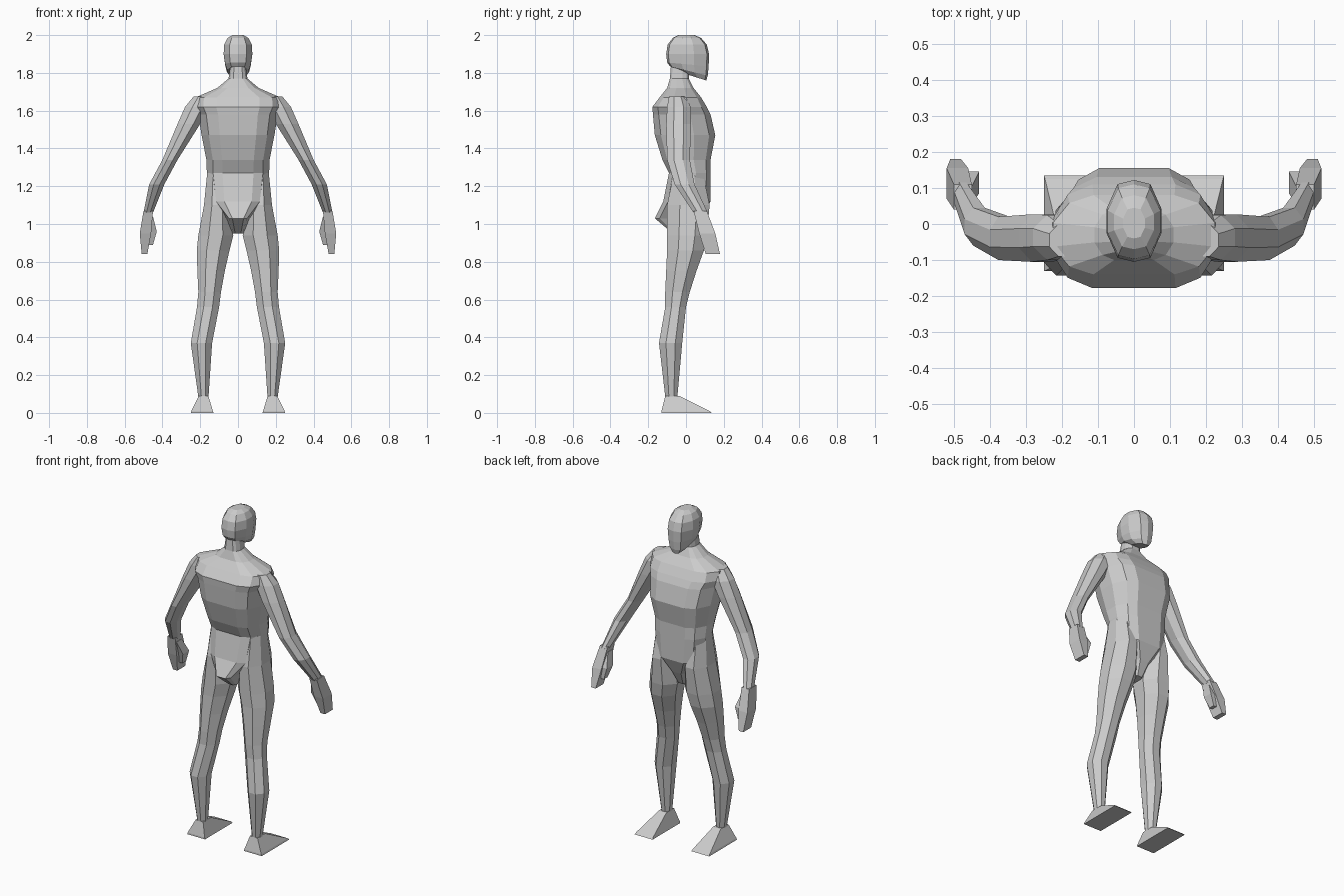
import bpy
import bmesh
import math

cube = bpy.data.objects.get("Cube")
if cube:
    bpy.data.objects.remove(cube, do_unlink=True)

grey = bpy.data.materials.new("light_grey")
grey.use_nodes = True
grey.diffuse_color = (.6, .6, .6, 1)
shader = next(node for node in grey.node_tree.nodes if node.type == "BSDF_PRINCIPLED")
shader.inputs["Base Color"].default_value = grey.diffuse_color


def outline(quarter):
    """Reflect a quarter of a cross-section into a closed loop of points."""
    points = {(side * x, end * y) for x, y in quarter for side in (1, -1) for end in (1, -1)}
    return sorted(points, key=lambda point: math.atan2(point[1], point[0]))


# Cross-sections within a unit square
BOX = outline([(1, 1)])
OCTAGON = outline([(.4, 1), (1, .4)])
TRUNK = outline([(0, 1), (.5, 1), (.8, .8), (1, .3)])
SKULL = outline([(0, 1), (.6, .9), (1, .3)])


def ring(section, z, back, front, outer, inner=None, tilt=0):
    """Fit a section between four limits; without an inner limit it is centred on x."""
    if inner is None:
        inner = -outer
    centre_x, half_width = (outer + inner) / 2, (outer - inner) / 2
    centre_y, half_depth = (front + back) / 2, (front - back) / 2
    return [(centre_x + u * half_width, centre_y + v * half_depth, z + v * tilt)
            for u, v in section]


def loft(name, section, levels, mirror=False):
    """Skin a stack of rings and close both ends."""
    bm = bmesh.new()
    rings = [[bm.verts.new(point) for point in ring(section, **level)] for level in levels]
    for low, high in zip(rings, rings[1:]):
        for i in range(len(low)):
            bm.faces.new((low[i - 1], low[i], high[i], high[i - 1]))
    bm.faces.new(rings[0])
    bm.faces.new(rings[-1])
    bmesh.ops.recalc_face_normals(bm, faces=bm.faces)
    mesh = bpy.data.meshes.new(name)
    bm.to_mesh(mesh)
    bm.free()
    mesh.materials.append(grey)
    part = bpy.data.objects.new(name, mesh)
    bpy.context.collection.objects.link(part)
    if mirror:
        part.modifiers.new("both_sides", "MIRROR")


# Trunk from crotch through waist, chest and shoulders to the neck
loft("torso", TRUNK, [
    dict(z=.95, back=-.07, front=.05, outer=.03),
    dict(z=1.03, back=-.165, front=.09, outer=.06),
    dict(z=1.12, back=-.12, front=.13, outer=.145),
    dict(z=1.27, back=-.09, front=.13, outer=.165),
    dict(z=1.34, back=-.125, front=.13, outer=.167),
    dict(z=1.47, back=-.165, front=.155, outer=.193),
    dict(z=1.58, back=-.175, front=.13, outer=.21),
    dict(z=1.62, back=-.178, front=.11, outer=.23),
    dict(z=1.67, back=-.14, front=.08, outer=.225),
    dict(z=1.72, back=-.1, front=.04, outer=.11),
    dict(z=1.77, back=-.085, front=.015, outer=.05),
    dict(z=1.84, back=-.08, front=.02, outer=.04),
])

# Head with the jaw dropping towards the chin
loft("head", SKULL, [
    dict(z=1.78, back=-.02, front=.107, outer=.033, tilt=-.02),
    dict(z=1.81, back=-.085, front=.115, outer=.058, tilt=-.025),
    dict(z=1.845, back=-.1, front=.12, outer=.068, tilt=-.01),
    dict(z=1.9, back=-.105, front=.122, outer=.076),
    dict(z=1.95, back=-.097, front=.11, outer=.073),
    dict(z=1.985, back=-.07, front=.08, outer=.055),
    dict(z=2, back=-.04, front=.045, outer=.03),
])

# Arms from shoulder to wrist
loft("arms", OCTAGON, [
    dict(z=1.675, back=-.09, front=0, outer=.235, inner=.15),
    dict(z=1.62, back=-.1, front=.025, outer=.28, inner=.15),
    dict(z=1.53, back=-.105, front=.027, outer=.32, inner=.2),
    dict(z=1.34, back=-.1, front=.02, outer=.4, inner=.32),
    dict(z=1.21, back=-.06, front=.045, outer=.47, inner=.39),
    dict(z=1.06, back=.04, front=.115, outer=.5, inner=.45),
], mirror=True)

# Hands, with the fingers as one block and a separate thumb
loft("hands", BOX, [
    dict(z=1.07, back=.04, front=.11, outer=.5, inner=.45),
    dict(z=.95, back=.07, front=.155, outer=.52, inner=.46),
    dict(z=.84, back=.105, front=.18, outer=.51, inner=.48),
], mirror=True)
loft("thumbs", BOX, [
    dict(z=1.04, back=.055, front=.105, outer=.48, inner=.45),
    dict(z=.96, back=.085, front=.145, outer=.47, inner=.43),
    dict(z=.89, back=.11, front=.145, outer=.47, inner=.45),
], mirror=True)

# Legs from hip through knee and calf to the ankle
loft("legs", OCTAGON, [
    dict(z=1.27, back=-.065, front=.09, outer=.163, inner=.06),
    dict(z=1.1, back=-.1, front=.125, outer=.18, inner=.04),
    dict(z=.94, back=-.1, front=.11, outer=.21, inner=.025),
    dict(z=.86, back=-.1, front=.095, outer=.218, inner=.045),
    dict(z=.75, back=-.105, front=.055, outer=.215, inner=.07),
    dict(z=.64, back=-.11, front=.02, outer=.21, inner=.09),
    dict(z=.56, back=-.11, front=0, outer=.217, inner=.1),
    dict(z=.37, back=-.143, front=-.02, outer=.25, inner=.137),
    dict(z=.07, back=-.108, front=-.047, outer=.208, inner=.157),
], mirror=True)

# Wedge feet, toes pointing to +y
loft("feet", BOX, [
    dict(z=0, back=-.13, front=.135, outer=.25, inner=.13),
    dict(z=.01, back=-.13, front=.125, outer=.247, inner=.133),
    dict(z=.09, back=-.11, front=-.035, outer=.208, inner=.157),
], mirror=True)
